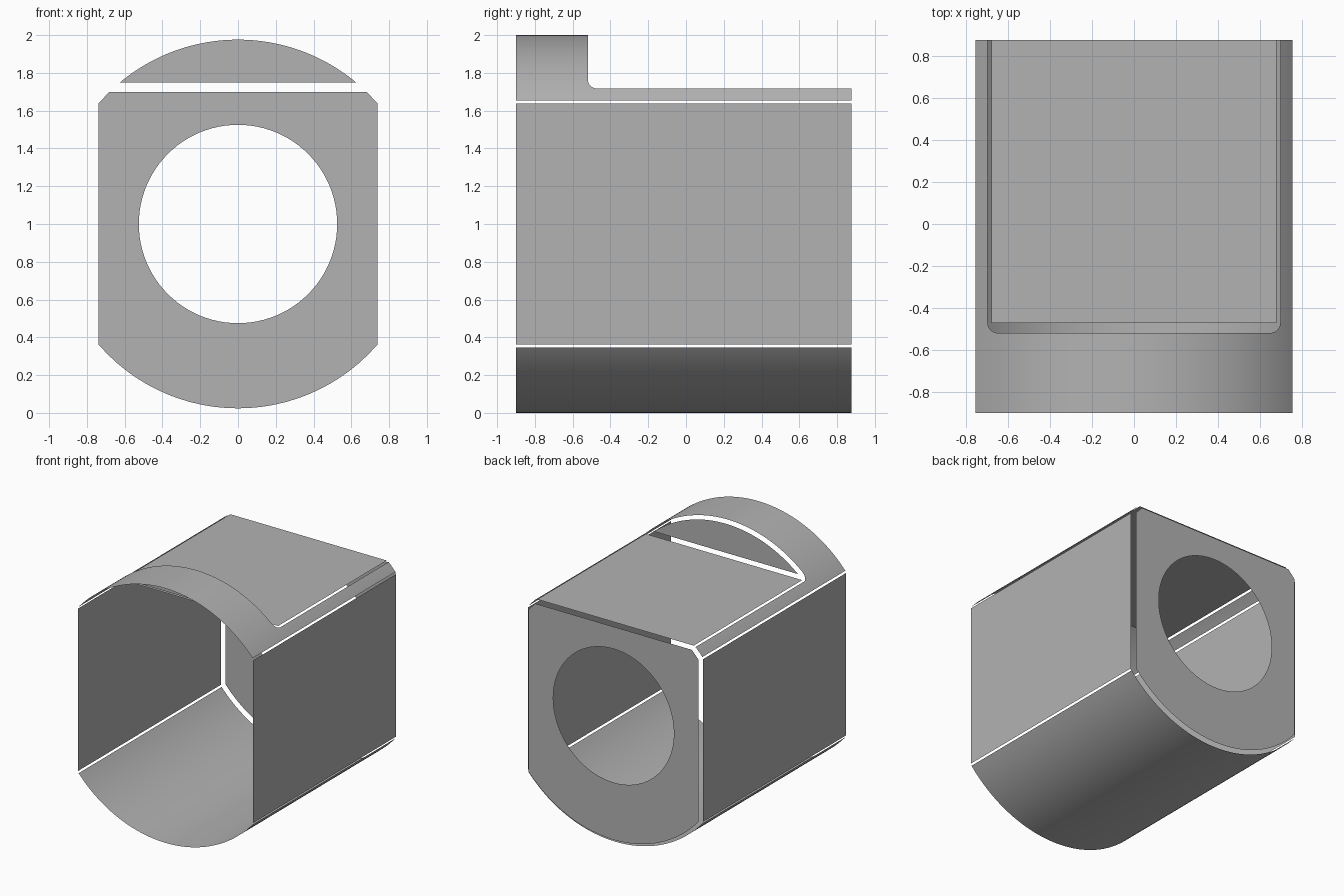
import bpy, bmesh
from math import sin, cos, pi, acos, asin, sqrt, radians

cube = bpy.data.objects.get("Cube")
if cube:
    bpy.data.objects.remove(cube)

# Main dimensions, in a section centred on the bore axis
R = 1.0              # outer radius
GAP = 0.024          # rounded-edge allowance left open between the sheets
RI = R - GAP         # radius of the end faces
FRONT, BACK = -0.9, 0.9
REAR = BACK - GAP    # rear end of the lengthwise sheets
SIDE = 0.762         # half width across the flats
FLAT = 0.724         # height of the top flat above the axis
STEP = -0.496        # position of the step wall
BORE = 0.525
AXIS_Z = 1.0

grey = bpy.data.materials.new("plain grey")
grey.use_nodes = True
colour = (0.45, 0.45, 0.45, 1)
grey.diffuse_color = colour
grey.node_tree.nodes["Principled BSDF"].inputs["Base Color"].default_value = colour


def make_sheet(name, quads, smooth=False):
    """Join four-point (or longer) faces into one welded sheet."""
    bm = bmesh.new()
    for points in quads:
        bm.faces.new([bm.verts.new((x, y, z + AXIS_Z)) for x, y, z in points])
    bmesh.ops.remove_doubles(bm, verts=bm.verts[:], dist=1e-5)
    for face in bm.faces:
        face.smooth = smooth
    mesh = bpy.data.meshes.new(name)
    bm.to_mesh(mesh)
    bm.free()
    mesh.materials.append(grey)
    obj = bpy.data.objects.new(name, mesh)
    bpy.context.collection.objects.link(obj)
    return obj


def span(a, b, n):
    return [a + (b - a) * i / n for i in range(n + 1)]


def lengthwise(rails):
    """Quads between neighbouring rails, each rail being (angle, y start, y end)."""
    quads = []
    for (a, a0, a1), (b, b0, b1) in zip(rails, rails[1:]):
        pa, pb = (R * cos(a), R * sin(a)), (R * cos(b), R * sin(b))
        quads.append([(pa[0], a0, pa[1]), (pb[0], b0, pb[1]),
                      (pb[0], b1, pb[1]), (pa[0], a1, pa[1])])
    return quads


# Angles where the round body meets the sides, the top flat and the step
side_angle = acos((SIDE - GAP) / RI)
flat_angle = asin((FLAT - GAP) / RI)
side_z = RI * sin(side_angle)

# Curved bottom shell
make_sheet("bottom_shell", lengthwise(
    [(a, FRONT, REAR) for a in span(pi + side_angle, 2 * pi - side_angle, 64)]), True)

# Curved top shell: two long shoulders and a front arch with rounded notch corners
corner = []
for t in span(pi / 2, 0, 10):
    z = FLAT + GAP - 2 * GAP * sin(t)
    corner.append((asin(z / RI), FRONT, STEP + GAP - 2 * GAP * cos(t)))
arch_start = corner[-1][0]
arch = [(a, FRONT, STEP - GAP) for a in span(arch_start, pi - arch_start, 48)]
far_corner = [(pi - a, y0, y1) for a, y0, y1 in reversed(corner)]
shoulder = [(a, FRONT, REAR) for a in span(side_angle, flat_angle, 4)]
far_shoulder = [(pi - a, y0, y1) for a, y0, y1 in reversed(shoulder)]
quads = []
for rails in (shoulder, corner, arch, far_corner, far_shoulder):
    quads += lengthwise(rails)
make_sheet("top_shell", quads, True)

# Flat side walls
for name, s in (("left_wall", 1), ("right_wall", -1)):
    wall = [(s * SIDE, FRONT, -side_z), (s * SIDE, REAR, -side_z),
            (s * SIDE, REAR, side_z), (s * SIDE, FRONT, side_z)]
    make_sheet(name, [wall[::s]])

# Flat top
w = RI * cos(flat_angle)
y = STEP + GAP
make_sheet("top_flat", [[(-w, y, FLAT), (w, y, FLAT), (w, REAR, FLAT), (-w, REAR, FLAT)]])

# Step wall, a circle segment facing the back
low = asin((FLAT + GAP) / RI)
make_sheet("step_wall", [[(RI * cos(a), STEP, RI * sin(a))
                          for a in span(pi - low, low, 48)]])

# Back plate with round bore
angles = span(0, 2 * pi, 96)[:-1]
angles += [side_angle, flat_angle, pi - flat_angle, pi - side_angle,
           pi + side_angle, 2 * pi - side_angle]
angles.sort()
angles.append(2 * pi)


def rim(a):
    """Outer radius of the back plate in one direction."""
    r = min(RI, (SIDE - GAP) / max(abs(cos(a)), 1e-6))
    return min(r, (FLAT - GAP) / sin(a)) if sin(a) > 1e-6 else r


def polar(r, a):
    return (r * cos(a), BACK, r * sin(a))


make_sheet("back_plate", [[polar(BORE, a), polar(BORE, b), polar(rim(b), b), polar(rim(a), a)]
                          for a, b in zip(angles, angles[1:])])
